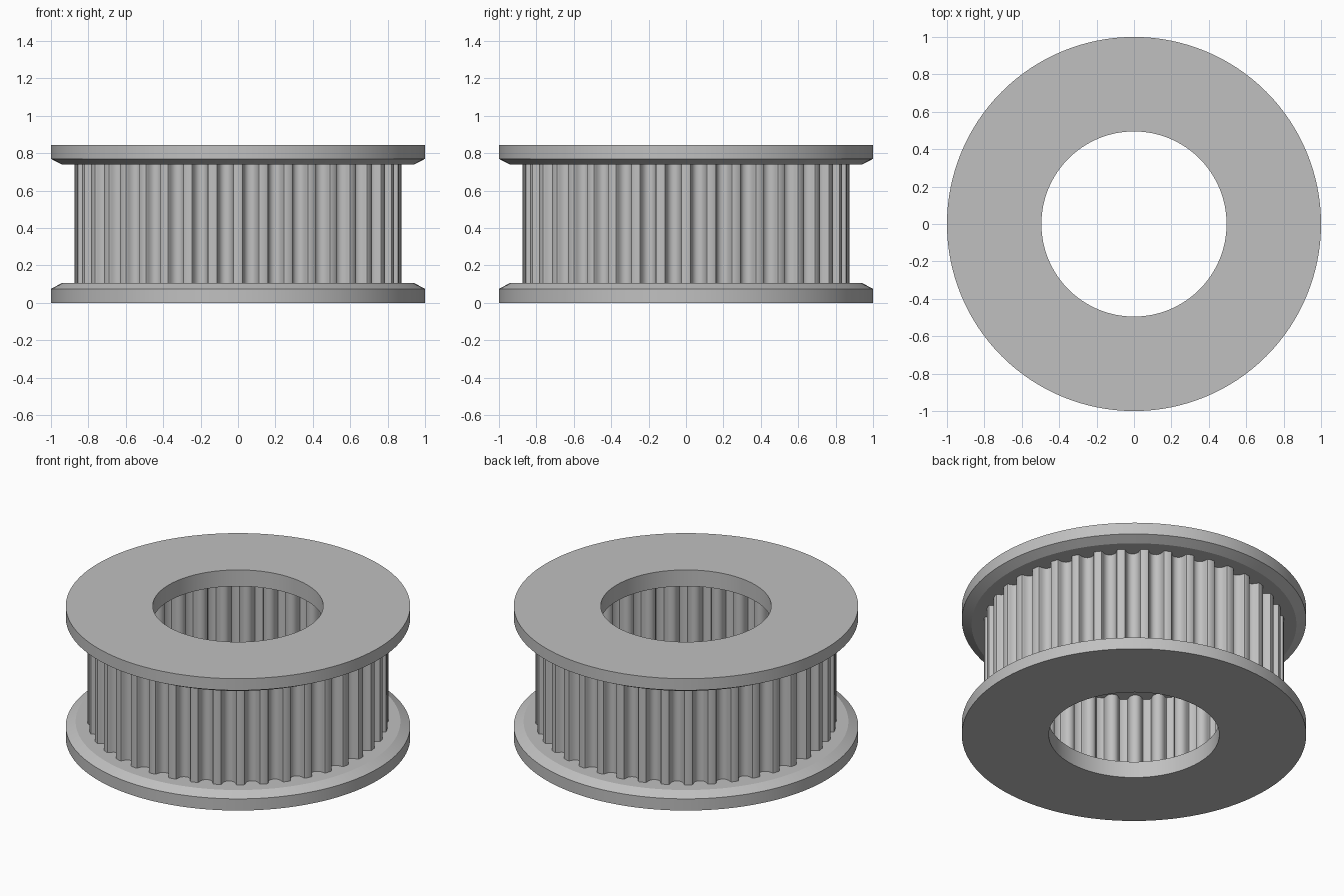
import bpy
import bmesh
import math

cube = bpy.data.objects.get("Cube")
if cube:
    bpy.data.objects.remove(cube, do_unlink=True)

TEETH = 40
TOOTH_R = 0.873
BORE_R = 0.495
HEIGHT = 0.845
FLANGE = 0.105
SEGMENTS = 128

# One plain metal colour
metal = bpy.data.materials.new("grey metal")
metal.use_nodes = True
grey = (0.53, 0.53, 0.53, 1)
metal.diffuse_color = grey
metal.node_tree.nodes["Principled BSDF"].inputs["Base Color"].default_value = grey


def skin(name, rings, close_rings):
    """Join rings of points with quads; optionally join the last ring to the first."""
    bm = bmesh.new()
    loops = [[bm.verts.new(p) for p in ring] for ring in rings]
    pairs = list(zip(loops, loops[1:]))
    if close_rings:
        pairs.append((loops[-1], loops[0]))
    for a, b in pairs:
        for i in range(len(a)):
            j = (i + 1) % len(a)
            bm.faces.new((a[i], a[j], b[j], b[i]))
    if close_rings:
        bmesh.ops.recalc_face_normals(bm, faces=bm.faces)
    mesh = bpy.data.meshes.new(name)
    bm.to_mesh(mesh)
    bm.free()
    mesh.materials.append(metal)
    obj = bpy.data.objects.new(name, mesh)
    bpy.context.collection.objects.link(obj)
    bpy.ops.object.select_all(action="DESELECT")
    obj.select_set(True)
    bpy.context.view_layer.objects.active = obj
    bpy.ops.object.shade_smooth_by_angle(angle=math.radians(25))
    return obj


def circle(r, z):
    steps = [math.tau * i / SEGMENTS for i in range(SEGMENTS)]
    return [(r * math.cos(t), r * math.sin(t), z) for t in steps]


# Chamfered flanges with an open bore, the upper one a mirror of the lower
profile = [(BORE_R, 0), (1, 0), (1, 0.075), (0.943, FLANGE), (BORE_R, FLANGE)]
skin("lower_flange", [circle(r, z) for r, z in profile], True)
skin("upper_flange", [circle(r, HEIGHT - z) for r, z in profile], True)

# Toothed wall: half a rounded groove as (offset from its centre, depth), mirrored and repeated
half = [(0.052, 0), (0.045, 0.003), (0.042, 0.009), (0.040, 0.017), (0.038, 0.024),
        (0.035, 0.031), (0.031, 0.038), (0.025, 0.045), (0.017, 0.050), (0.009, 0.053)]
groove = [(-x, d) for x, d in half] + [(0, 0.0535)] + [(x, d) for x, d in reversed(half)]
outline = []
for tooth in range(TEETH):
    centre = math.tau * (tooth + 0.5) / TEETH
    for x, depth in groove:
        angle = centre + x / TOOTH_R
        r = TOOTH_R - depth
        outline.append((r * math.cos(angle), r * math.sin(angle)))
levels = (FLANGE, HEIGHT - FLANGE)
skin("toothed_wall", [[(x, y, z) for x, y in outline] for z in levels], False)
